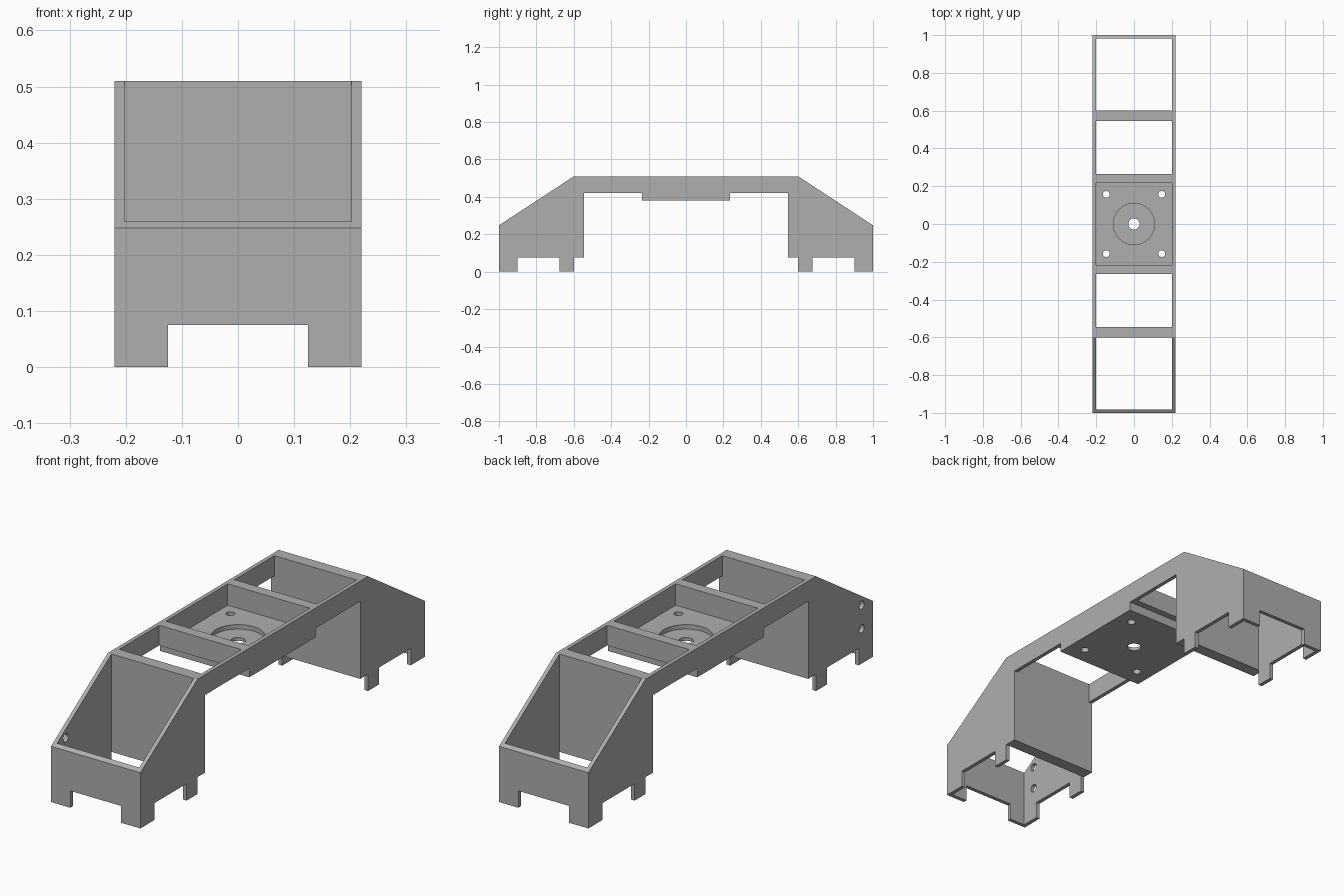
import bpy, bmesh
from mathutils import Matrix

if "Cube" in bpy.data.objects:
    bpy.data.objects.remove(bpy.data.objects["Cube"], do_unlink=True)

grey = bpy.data.materials.new("plain grey")
grey.use_nodes = True
colour = (0.43, 0.43, 0.43, 1)
grey.diffuse_color = colour
grey.node_tree.nodes["Principled BSDF"].inputs["Base Color"].default_value = colour

HALF, WALL = 0.22, 0.0175
INNER = HALF - WALL


def make_object(name, bm):
    bmesh.ops.recalc_face_normals(bm, faces=bm.faces)
    mesh = bpy.data.meshes.new(name)
    bm.to_mesh(mesh)
    bm.free()
    mesh.materials.append(grey)
    obj = bpy.data.objects.new(name, mesh)
    bpy.context.collection.objects.link(obj)
    return obj


def extrude_profile(name, points):
    """Extrude a (y, z) outline across the full width."""
    bm = bmesh.new()
    face = bm.faces.new([bm.verts.new((-HALF, y, z)) for y, z in points])
    ext = bmesh.ops.extrude_face_region(bm, geom=[face])
    verts = [v for v in ext["geom"] if isinstance(v, bmesh.types.BMVert)]
    bmesh.ops.translate(bm, verts=verts, vec=(2 * HALF, 0, 0))
    return make_object(name, bm)


def cut(target, bm):
    """Subtract a temporary solid from the target."""
    cutter = make_object("cutter", bm)
    cutter.hide_render = True
    mod = target.modifiers.new("cut", 'BOOLEAN')
    mod.operation, mod.solver, mod.object = 'DIFFERENCE', 'EXACT', cutter
    bpy.context.view_layer.objects.active = target
    bpy.ops.object.modifier_apply(modifier=mod.name)
    bpy.data.objects.remove(cutter, do_unlink=True)


def cut_box(target, x, y0, y1, z0, z1):
    bm = bmesh.new()
    bmesh.ops.create_cube(bm, size=1)
    bmesh.ops.scale(bm, verts=bm.verts, vec=(2 * x, y1 - y0, z1 - z0))
    bmesh.ops.translate(bm, verts=bm.verts, vec=(0, (y0 + y1) / 2, (z0 + z1) / 2))
    cut(target, bm)


def cut_hole(target, centre, radius, depth, axis='Z', sides=32):
    bm = bmesh.new()
    turn = Matrix.Rotation(1.5707963, 4, 'Y') if axis == 'X' else Matrix()
    bmesh.ops.create_cone(bm, cap_ends=True, segments=sides, radius1=radius,
                          radius2=radius, depth=depth,
                          matrix=Matrix.Translation(centre) @ turn)
    cut(target, bm)


# Bridge body: half outline from the tray underside out to the end, mirrored
half = [(0.235, 0.38), (0.235, 0.42), (0.545, 0.42), (0.545, 0.075),
        (0.6, 0.075), (0.6, 0), (0.675, 0), (0.675, 0.075),
        (0.9, 0.075), (0.9, 0), (1, 0), (1, 0.248), (0.6, 0.51)]
body = extrude_profile("bridge_frame", half + [(-y, z) for y, z in reversed(half)])

# Open end wells, bridge windows and the notches between the end feet
for s in (-1, 1):
    for x, a, b, z0, z1 in ((INNER, 0.6, 1 - WALL, -0.1, 0.7),
                            (INNER, 0.265, 0.545, 0.3, 0.7),
                            (0.125, 0.95, 1.1, -0.1, 0.075)):
        cut_box(body, x, min(s * a, s * b), max(s * a, s * b), z0, z1)

# Central tray pocket, round recess, centre hole and screw holes
cut_box(body, INNER, -0.217, 0.217, 0.415, 0.7)
cut_hole(body, (0, 0, 0.445), 0.109, 0.1, sides=64)
cut_hole(body, (0, 0, 0.4), 0.03, 0.2)
for sx in (-1, 1):
    for sy in (-1, 1):
        cut_hole(body, (sx * 0.147, sy * 0.157, 0.4), 0.018, 0.2)

# Cable holes through one side wall near the front
for z in (0.155, 0.26):
    cut_hole(body, (-HALF, -0.92, z), 0.018, 0.1, axis='X')

# Smooth the round holes while keeping edges sharp
bpy.ops.object.select_all(action='DESELECT')
body.select_set(True)
bpy.context.view_layer.objects.active = body
bpy.ops.object.shade_smooth_by_angle(angle=0.5)
